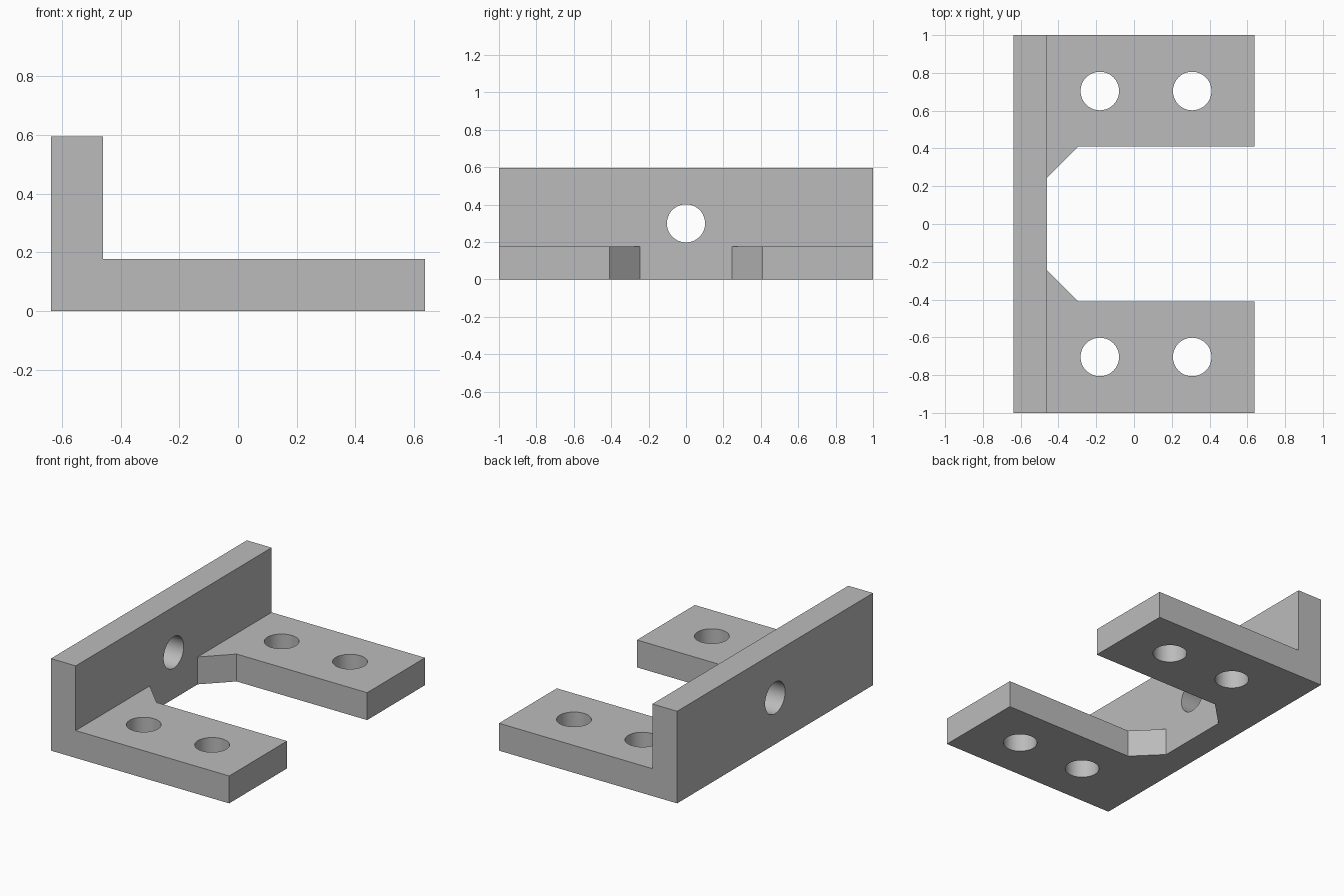
import bpy
import bmesh
from math import pi
from mathutils import Matrix

if "Cube" in bpy.data.objects:
    bpy.data.objects.remove(bpy.data.objects["Cube"], do_unlink=True)

HALF_X, HALF_Y = 0.637, 1.0
WALL_X = -0.46             # inner face of the upright wall
WALL_TOP, BASE_TOP = 0.595, 0.177
ARM_Y, CHAMFER = 0.409, 0.164
HOLE_R = 0.102

# Plain grey metal
grey = bpy.data.materials.new("grey_metal")
grey.use_nodes = True
colour = (0.5, 0.5, 0.5, 1)
grey.diffuse_color = colour
grey.node_tree.nodes["Principled BSDF"].inputs["Base Color"].default_value = colour


def add_object(name, bm):
    bmesh.ops.recalc_face_normals(bm, faces=bm.faces)
    mesh = bpy.data.meshes.new(name)
    bm.to_mesh(mesh)
    bm.free()
    mesh.materials.append(grey)
    obj = bpy.data.objects.new(name, mesh)
    bpy.context.collection.objects.link(obj)
    return obj


def prism(name, points, direction):
    """Closed profile pushed along a direction."""
    bm = bmesh.new()
    face = bm.faces.new([bm.verts.new(p) for p in points])
    moved = bmesh.ops.extrude_face_region(bm, geom=[face], use_keep_orig=True)
    verts = [v for v in moved["geom"] if isinstance(v, bmesh.types.BMVert)]
    bmesh.ops.translate(bm, vec=direction, verts=verts)
    return add_object(name, bm)


# L-shaped body running the full length
section = [(-HALF_X, 0), (HALF_X, 0), (HALF_X, BASE_TOP),
           (WALL_X, BASE_TOP), (WALL_X, WALL_TOP), (-HALF_X, WALL_TOP)]
bracket = prism("angle_bracket", [(x, -HALF_Y, z) for x, z in section],
                (0, 2 * HALF_Y, 0))

# Central opening with chamfered inner corners
half = [(WALL_X, ARM_Y - CHAMFER), (WALL_X + CHAMFER, ARM_Y), (HALF_X + 0.2, ARM_Y)]
outline = half + [(x, -y) for x, y in reversed(half)]
cutters = [prism("opening_cutter", [(x, y, -0.1) for x, y in outline],
                 (0, 0, BASE_TOP + 0.2))]


def hole(name, place, turn=Matrix()):
    bm = bmesh.new()
    bmesh.ops.create_cone(bm, cap_ends=True, segments=64, radius1=HOLE_R,
                          radius2=HOLE_R, depth=0.5,
                          matrix=Matrix.Translation(place) @ turn)
    cutters.append(add_object(name, bm))


# Two bolt holes in each arm, one through the wall
for y in (-0.704, 0.704):
    for x in (-0.181, 0.308):
        hole("bolt_hole_cutter", (x, y, BASE_TOP / 2))
hole("wall_hole_cutter", ((WALL_X - HALF_X) / 2, 0, 0.3), Matrix.Rotation(pi / 2, 4, "Y"))

bpy.ops.object.select_all(action="DESELECT")
bracket.select_set(True)
bpy.context.view_layer.objects.active = bracket
for cutter in cutters:
    cutter.hide_render = True
    cut = bracket.modifiers.new("cut", "BOOLEAN")
    cut.operation = "DIFFERENCE"
    cut.solver = "EXACT"
    cut.object = cutter
    bpy.ops.object.modifier_apply(modifier=cut.name)
    bpy.data.objects.remove(cutter, do_unlink=True)

# Smooth hole walls, crisp edges elsewhere
bpy.ops.object.shade_smooth_by_angle(angle=pi / 6)
